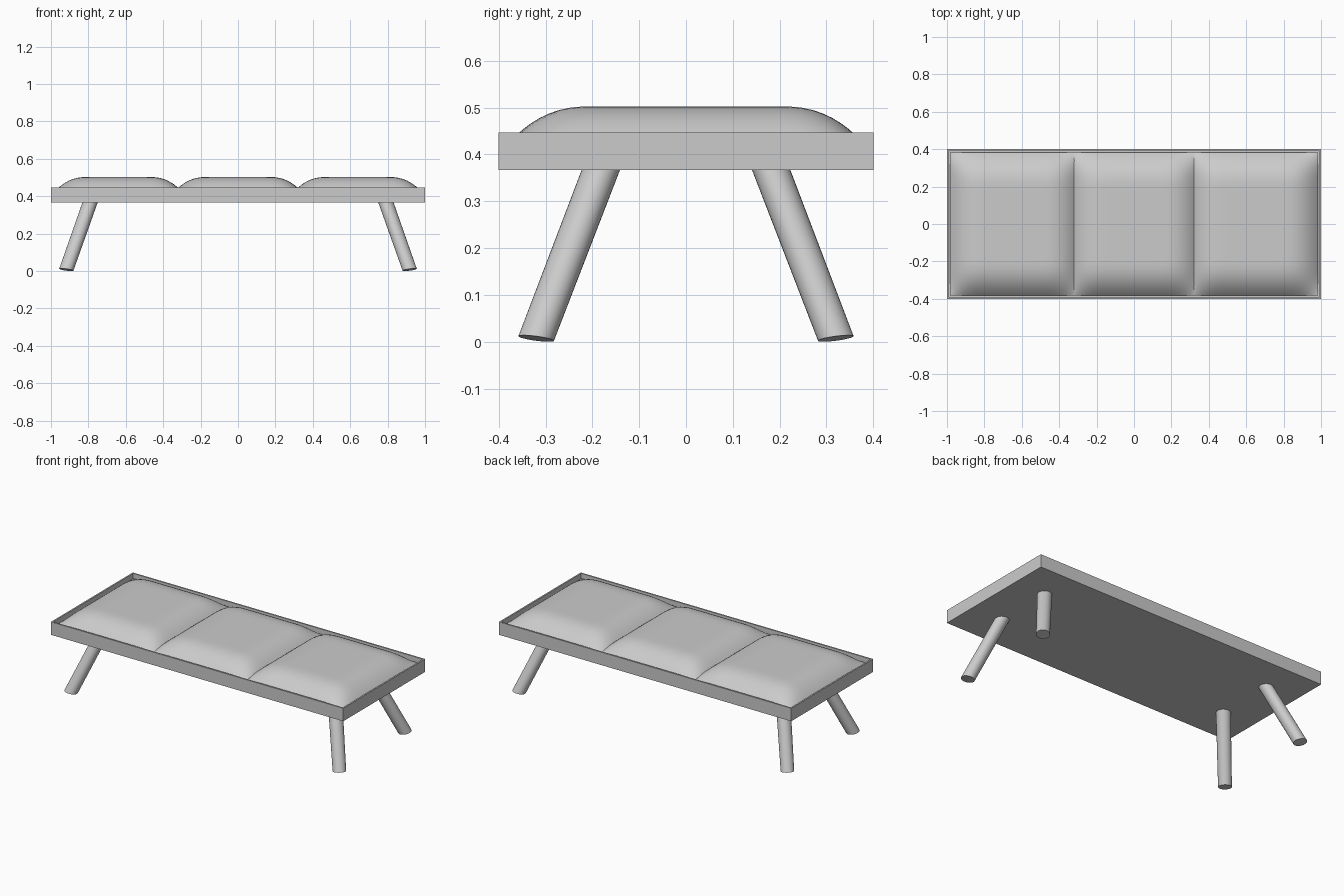
import bpy, bmesh, math
from mathutils import Vector

if "Cube" in bpy.data.objects:
    bpy.data.objects.remove(bpy.data.objects["Cube"])

FLOOR = 0.405   # bottom of the recess that holds the cushions


def finish(bm, name, smooth=True):
    bmesh.ops.recalc_face_normals(bm, faces=bm.faces)
    mesh = bpy.data.meshes.new(name)
    bm.to_mesh(mesh)
    bm.free()
    ob = bpy.data.objects.new(name, mesh)
    bpy.context.collection.objects.link(ob)
    if smooth:
        bpy.ops.object.select_all(action='DESELECT')
        ob.select_set(True)
        bpy.context.view_layer.objects.active = ob
        bpy.ops.object.shade_smooth_by_angle(angle=math.radians(40))
    return ob


def frame():
    # Shallow tray: a box with its top inset to a thin rim and sunk
    bm = bmesh.new()
    bmesh.ops.create_cube(bm, size=1)
    for v in bm.verts:
        v.co = Vector((v.co.x * 2, v.co.y * 0.8, 0.407 + v.co.z * 0.08))
    top = max(bm.faces, key=lambda f: f.calc_center_median().z)
    bmesh.ops.inset_region(bm, faces=[top], thickness=0.013)
    sunk = bmesh.ops.extrude_face_region(bm, geom=[top])['geom']
    for v in sunk:
        if isinstance(v, bmesh.types.BMVert):
            v.co.z = FLOOR
    if top.is_valid:
        bmesh.ops.delete(bm, geom=[top], context='FACES_ONLY')
    finish(bm, "frame", smooth=False)


def swell(d):
    # Rise of the padding at distance d from the cushion edge
    return 1 - max(0, 1 - d / 0.185) ** 2.5


def cushion(name, cx, hx=0.345, hy=0.383, n=36):
    bm = bmesh.new()
    bmesh.ops.create_grid(bm, x_segments=n, y_segments=n, size=1)
    rim = [e for e in bm.edges if e.is_boundary]
    for v in bm.verts:
        # Sine spacing packs the rows towards the rounded edges
        x = hx * math.sin(v.co.x * math.pi / 2)
        y = hy * math.sin(v.co.y * math.pi / 2)
        z = 0.42 + 0.083 * swell(hx - abs(x)) * swell(hy - abs(y))
        v.co = Vector((cx + x, y, z))
    skirt = bmesh.ops.extrude_edge_only(bm, edges=rim)['geom']
    for v in skirt:
        if isinstance(v, bmesh.types.BMVert):
            v.co.z = FLOOR
    finish(bm, name)


def leg(name, sx, sy):
    # Splayed round leg with a slightly tilted foot
    bm = bmesh.new()
    bmesh.ops.create_cone(bm, cap_ends=True, segments=32,
                          radius1=0.038, radius2=0.041, depth=2)
    for v in bm.verts:
        x, y = v.co.x, v.co.y
        if v.co.z < 0:
            v.co = Vector((sx * (0.918 + x), sy * (0.32 + y), 0.007 + 0.13 * (x + y)))
        else:
            v.co = Vector((sx * (0.789 + x), sy * (0.180 + y), 0.372))
    finish(bm, name)


frame()
for side, cx in (("left", -0.64), ("middle", 0), ("right", 0.64)):
    cushion(side + "_cushion", cx)
for end, sy in (("front", -1), ("back", 1)):
    for side, sx in (("left", -1), ("right", 1)):
        leg(f"{end}_{side}_leg", sx, sy)
